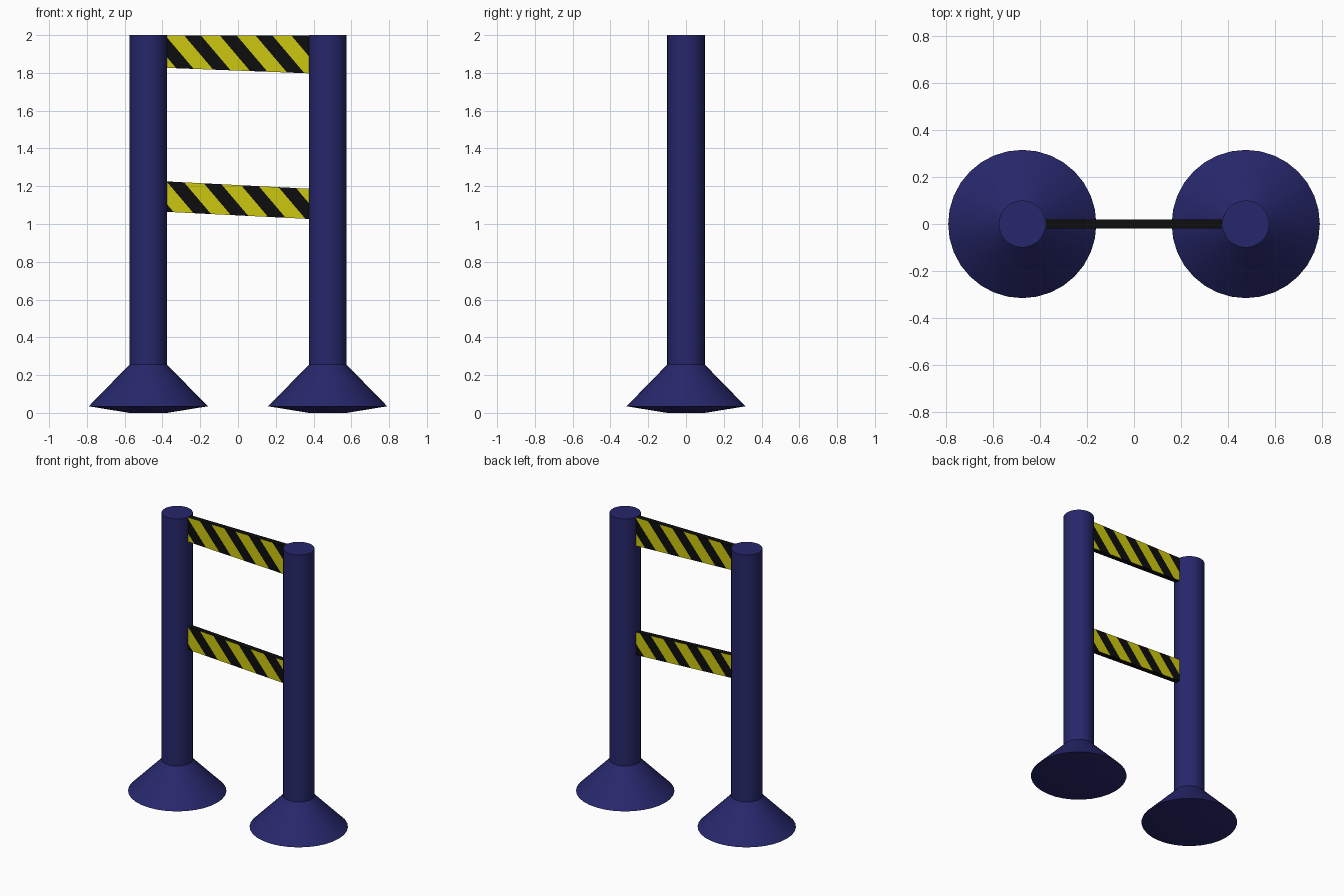
import bpy, bmesh, math
from mathutils import Vector

if "Cube" in bpy.data.objects:
    bpy.data.objects.remove(bpy.data.objects["Cube"])


def material(name, rgb):
    mat = bpy.data.materials.new(name)
    mat.use_nodes = True
    mat.diffuse_color = (*rgb, 1)
    mat.node_tree.nodes["Principled BSDF"].inputs["Base Color"].default_value = (*rgb, 1)
    return mat


navy = material("navy_blue", (0.02, 0.02, 0.15))
black = material("black", (0.004, 0.004, 0.004))
yellow = material("yellow", (0.6, 0.57, 0.005))

POST_X, POST_R = 0.475, 0.1


def finish(name, bm, mats):
    bmesh.ops.recalc_face_normals(bm, faces=bm.faces)
    mesh = bpy.data.meshes.new(name)
    bm.to_mesh(mesh)
    bm.free()
    for m in mats:
        mesh.materials.append(m)
    obj = bpy.data.objects.new(name, mesh)
    bpy.context.collection.objects.link(obj)
    return obj


def lathe(name, x, profile, sides=32):
    """Closed turned solid from (radius, height) rings."""
    bm = bmesh.new()
    rings = []
    for r, z in profile:
        angles = [math.tau * i / sides for i in range(sides)]
        rings.append([bm.verts.new((x + r * math.cos(a), r * math.sin(a), z)) for a in angles])
    for low, high in zip(rings, rings[1:]):
        for i in range(sides):
            j = (i + 1) % sides
            bm.faces.new((low[i], low[j], high[j], high[i]))
    bm.faces.new(rings[0])
    bm.faces.new(rings[-1])
    obj = finish(name, bm, [navy])
    bpy.ops.object.select_all(action="DESELECT")
    obj.select_set(True)
    bpy.context.view_layer.objects.active = obj
    bpy.ops.object.shade_smooth_by_angle(angle=math.radians(30))


def striped_bar(name, left, right, start, pitch=0.189, slant=0.85, half_x=0.39, half_y=0.019):
    """Black board; left and right give (bottom, top) heights of its ends."""
    bm = bmesh.new()
    loops = []
    for y in (-half_y, half_y):
        corners = [(-half_x, left[0]), (half_x, right[0]), (half_x, right[1]), (-half_x, left[1])]
        loops.append([bm.verts.new((x, y, z)) for x, z in corners])
    front, back = loops
    for i in range(4):
        j = (i + 1) % 4
        bm.faces.new((front[i], front[j], back[j], back[i]))
    bm.faces.new(front)
    bm.faces.new(back)
    bm.normal_update()
    # Cut slanted stripes into both broad faces, leaning the same way from either side
    for side in (-1, 1):
        lean = Vector((-side, 0, slant))

        def broad():
            return [f for f in bm.faces if all(abs(v.co.y - side * half_y) < 1e-5 for v in f.verts)]

        for n in range(-4, 9):
            for offset in (0, 0.53):
                point = Vector((-side * (start + (n + offset) * pitch), 0, left[1]))
                faces = broad()
                geom = set(faces)
                for f in faces:
                    geom.update(f.edges, f.verts)
                bmesh.ops.bisect_plane(bm, geom=list(geom), plane_co=point, plane_no=lean)
        for f in broad():
            c = f.calc_center_median()
            t = (-side * c.x + slant * (c.z - left[1]) - start) / pitch
            f.material_index = 1 if t % 1 < 0.53 else 0
    finish(name, bm, [black, yellow])


# Posts and flared feet
for side, label in ((-1, "right"), (1, "left")):
    lathe(label + "_post", side * POST_X, [(POST_R, 0.25), (POST_R, 2)])
    lathe(label + "_foot", side * POST_X, [(POST_R, 0), (0.315, 0.035), (POST_R, 0.255)])

# Hazard boards between the posts
striped_bar("upper_board", (1.827, 1.998), (1.797, 1.998), -0.385)
striped_bar("lower_board", (1.065, 1.226), (1.026, 1.186), -0.29)
